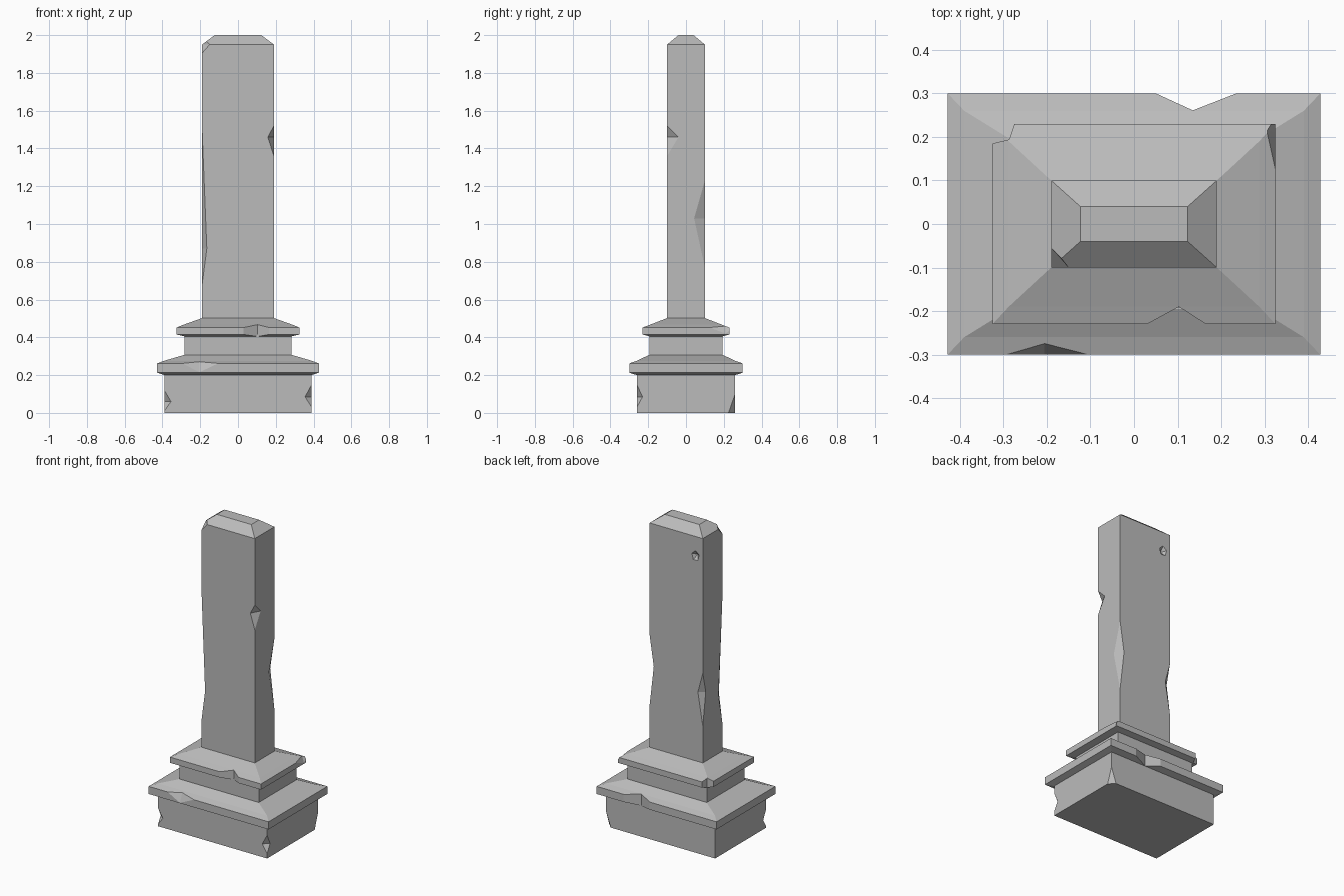
import bpy, bmesh, math
from mathutils import Vector

cube = bpy.data.objects.get("Cube")
if cube:
    bpy.data.objects.remove(cube, do_unlink=True)

stone = bpy.data.materials.new("grey stone")
stone.use_nodes = True
GREY = (0.5, 0.5, 0.5, 1)
stone.diffuse_color = GREY
bsdf = next(n for n in stone.node_tree.nodes if n.type == 'BSDF_PRINCIPLED')
bsdf.inputs["Base Color"].default_value = GREY
bsdf.inputs["Roughness"].default_value = 0.9


def add_object(name, bm):
    bmesh.ops.recalc_face_normals(bm, faces=bm.faces[:])
    mesh = bpy.data.meshes.new(name)
    bm.to_mesh(mesh)
    bm.free()
    mesh.materials.append(stone)
    obj = bpy.data.objects.new(name, mesh)
    bpy.context.scene.collection.objects.link(obj)
    return obj


def tier(name, profile):
    """Stack of rectangles, each given as half width, half depth, height."""
    bm = bmesh.new()
    rings = [[bm.verts.new((sx * w, sy * d, z))
              for sx, sy in ((-1, -1), (1, -1), (1, 1), (-1, 1))]
             for w, d, z in profile]
    for low, high in zip(rings, rings[1:]):
        for i in range(4):
            j = (i + 1) % 4
            bm.faces.new((low[i], low[j], high[j], high[i]))
    bm.faces.new(rings[0][::-1])
    bm.faces.new(rings[-1])
    return add_object(name, bm)


def hull(points):
    bm = bmesh.new()
    for p in points:
        bm.verts.new(p)
    bmesh.ops.convex_hull(bm, input=bm.verts[:])
    cutter = add_object("chip_cutter", bm)
    cutter.hide_render = True
    return cutter


def notch(start, end, inner_a, inner_b):
    """Wedge whose sharp edge runs from inner_a to inner_b."""
    pts = [Vector(p) for p in (start, end, inner_a, inner_b)]
    mid = (pts[2] + pts[3]) / 2
    return hull([mid + (p - mid) * 3 for p in pts])


def edge_notch(x, y, top, bottom, apex, dx, dy):
    """Chip on an upright corner, reaching dx and dy into its two faces."""
    sx, sy = math.copysign(dx, x), math.copysign(dy, y)
    return notch((x, y, top), (x, y, bottom), (x - sx, y, apex), (x, y - sy, apex))


def through_notch(start, end, apex, z):
    """Upright V cut, from plan positions."""
    return notch((*start, z), (*end, z), (*apex, z + 0.1), (*apex, z - 0.1))


def carve(obj, cutters):
    for c in cutters:
        mod = obj.modifiers.new("chip", 'BOOLEAN')
        mod.operation = 'DIFFERENCE'
        mod.solver = 'EXACT'
        mod.object = c
    bpy.context.view_layer.update()
    graph = bpy.context.evaluated_depsgraph_get()
    mesh = bpy.data.meshes.new_from_object(obj.evaluated_get(graph))
    obj.modifiers.clear()
    obj.data = mesh
    for c in cutters:
        bpy.data.objects.remove(c, do_unlink=True)


# Plinth with three broken corners
plinth = tier("plinth", [(0.39, 0.26, 0), (0.39, 0.26, 0.21)])
carve(plinth, [
    edge_notch(-0.39, -0.26, 0.12, 0.01, 0.06, 0.035, 0.03),
    edge_notch(0.39, -0.26, 0.15, 0.03, 0.085, 0.035, 0.03),
    notch((0.39, 0.26, 0.10), (0.37, 0.24, -0.2), (0.39, 0.225, 0), (0.355, 0.26, 0)),
])

# Lower ledge with sloped top
lower_ledge = tier("lower_ledge", [
    (0.39, 0.26, 0.2), (0.428, 0.3, 0.213), (0.428, 0.3, 0.262),
    (0.39, 0.26, 0.276), (0.285, 0.195, 0.307)])
carve(lower_ledge, [
    through_notch((0.05, 0.3), (0.235, 0.3), (0.135, 0.261), 0.24),
    notch((-0.28, -0.3, 0.255), (-0.12, -0.3, 0.255),
          (-0.205, -0.275, 0.27), (-0.205, -0.3, 0.215)),
])

# Neck between the ledges
neck = tier("neck", [(0.283, 0.192, 0.3), (0.283, 0.192, 0.415)])

# Upper ledge with broken rim
upper_ledge = tier("upper_ledge", [
    (0.283, 0.192, 0.405), (0.325, 0.23, 0.415), (0.325, 0.23, 0.452),
    (0.288, 0.19, 0.467), (0.19, 0.1, 0.502)])
carve(upper_ledge, [
    through_notch((0.03, -0.23), (0.165, -0.23), (0.103, -0.19), 0.43),
    through_notch((-0.325, 0.185), (-0.275, 0.23), (-0.287, 0.194), 0.43),
    notch((0.325, 0.13, 0.45), (0.325, 0.23, 0.435),
          (0.305, 0.215, 0.46), (0.325, 0.21, 0.42)),
])

# Tall shaft with bevelled cap, chipped corners and a small pit at the back
shaft = tier("shaft", [(0.19, 0.1, 0.49), (0.19, 0.1, 1.95), (0.123, 0.04, 2.0)])
pit_rim = [(-0.138 + 0.05 * math.cos(a), 0.12, 1.825 + 0.06 * math.sin(a))
           for a in (math.tau * i / 5 + 0.3 for i in range(5))]
carve(shaft, [
    edge_notch(0.19, -0.1, 1.52, 1.36, 1.46, 0.032, 0.06),
    edge_notch(-0.19, -0.1, 1.5, 0.68, 0.87, 0.025, 0.04),
    edge_notch(0.19, 0.1, 1.23, 0.77, 1.03, 0.03, 0.057),
    edge_notch(-0.19, 0.1, 1.08, 0.74, 0.95, 0.035, 0.03),
    notch((-0.16, -0.07, 2.1), (-0.19, -0.1, 1.905),
          (-0.19, -0.055, 1.95), (-0.15, -0.1, 1.95)),
    hull(pit_rim + [(-0.138, 0.075, 1.825)]),
])
